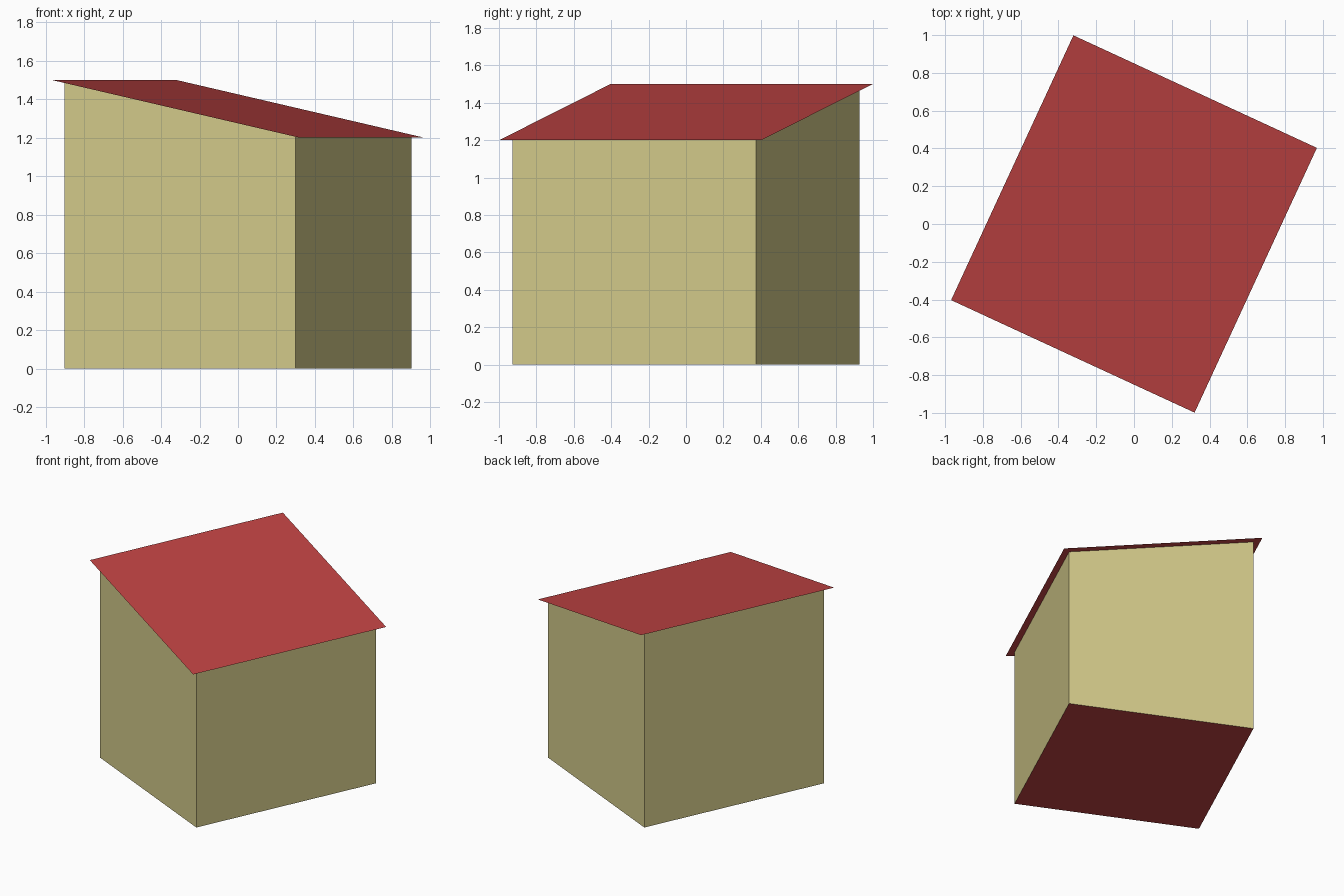
import bpy
import bmesh
from math import radians

cube = bpy.data.objects.get("Cube")
if cube:
    bpy.data.objects.remove(cube, do_unlink=True)

WIDTH, DEPTH = 1.42, 1.544      # roof footprint
INSET = 0.93                    # wall footprint relative to the roof
MID_HEIGHT, RISE = 1.35, 0.3    # mean roof height and fall across its width
TURN = radians(-24.8)


def material(name, color):
    mat = bpy.data.materials.new(name)
    mat.use_nodes = True
    mat.diffuse_color = color
    mat.node_tree.nodes["Principled BSDF"].inputs["Base Color"].default_value = color
    return mat


def roof_height(x):
    return MID_HEIGHT - RISE * x / WIDTH


def add_object(name, bm, mats):
    mesh = bpy.data.meshes.new(name)
    bm.to_mesh(mesh)
    bm.free()
    for mat in mats:
        mesh.materials.append(mat)
    obj = bpy.data.objects.new(name, mesh)
    obj.rotation_euler.z = TURN
    bpy.context.collection.objects.link(obj)
    return obj


red = material("roof red", (0.527, 0.056, 0.056, 1))
sand = material("wall sand", (0.658, 0.597, 0.258, 1))

# Walls and floor: a box open at the top, its upper edge following the roof
bm = bmesh.new()
bmesh.ops.create_cube(bm, size=1)
top = [f for f in bm.faces if f.normal.z > 0.5]
bmesh.ops.delete(bm, geom=top, context='FACES_ONLY')
for v in bm.verts:
    v.co.x *= WIDTH * INSET
    v.co.y *= DEPTH * INSET
    v.co.z = roof_height(v.co.x) if v.co.z > 0 else 0
bm.normal_update()
for f in bm.faces:
    f.material_index = 1 if f.normal.z < -0.5 else 0
add_object("walls", bm, [sand, red])

# Roof: one sloping sheet overhanging the walls
bm = bmesh.new()
bmesh.ops.create_grid(bm, x_segments=1, y_segments=1, size=0.5)
for v in bm.verts:
    v.co.x *= WIDTH
    v.co.y *= DEPTH
    v.co.z = roof_height(v.co.x)
add_object("roof", bm, [red])
